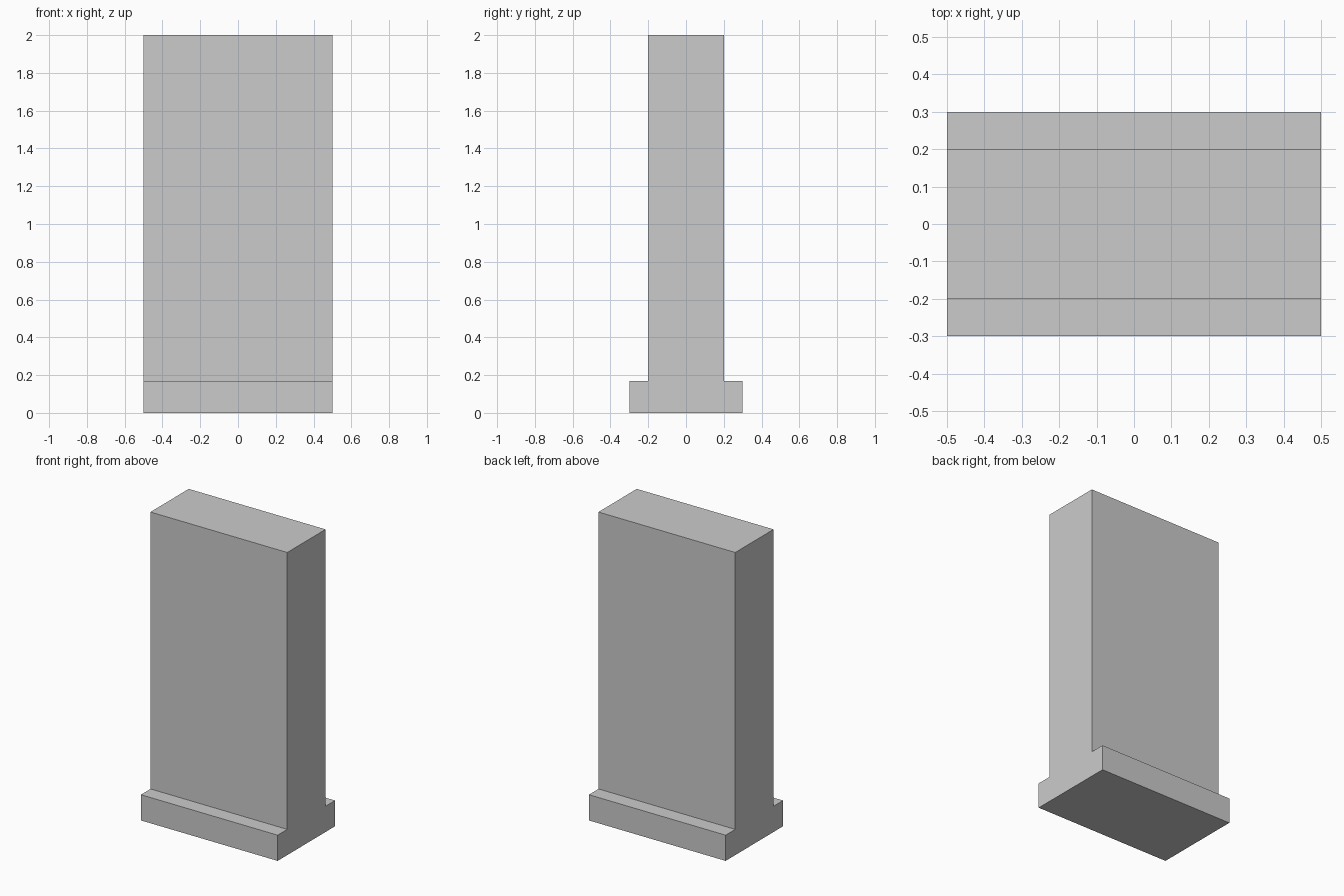
import bpy
import bmesh

if "Cube" in bpy.data.objects:
    bpy.data.objects.remove(bpy.data.objects["Cube"])

LENGTH = 1.0
WALL_HALF, FOOT_HALF = 0.2, 0.3
FOOT_TOP, HEIGHT = 0.17, 2.0

# Right half of the stepped cross-section (y, z), mirrored to close the outline
half = [(FOOT_HALF, 0), (FOOT_HALF, FOOT_TOP), (WALL_HALF, FOOT_TOP), (WALL_HALF, HEIGHT)]
profile = half + [(-y, z) for y, z in reversed(half)]

# Wall with footing: extrude the section along x
bm = bmesh.new()
face = bm.faces.new([bm.verts.new((-LENGTH / 2, y, z)) for y, z in profile])
result = bmesh.ops.extrude_face_region(bm, geom=[face], use_keep_orig=True)
moved = [g for g in result["geom"] if isinstance(g, bmesh.types.BMVert)]
bmesh.ops.translate(bm, verts=moved, vec=(LENGTH, 0, 0))
bmesh.ops.recalc_face_normals(bm, faces=bm.faces[:])

mesh = bpy.data.meshes.new("wall_with_footing")
bm.to_mesh(mesh)
bm.free()
bpy.context.collection.objects.link(bpy.data.objects.new("wall_with_footing", mesh))
